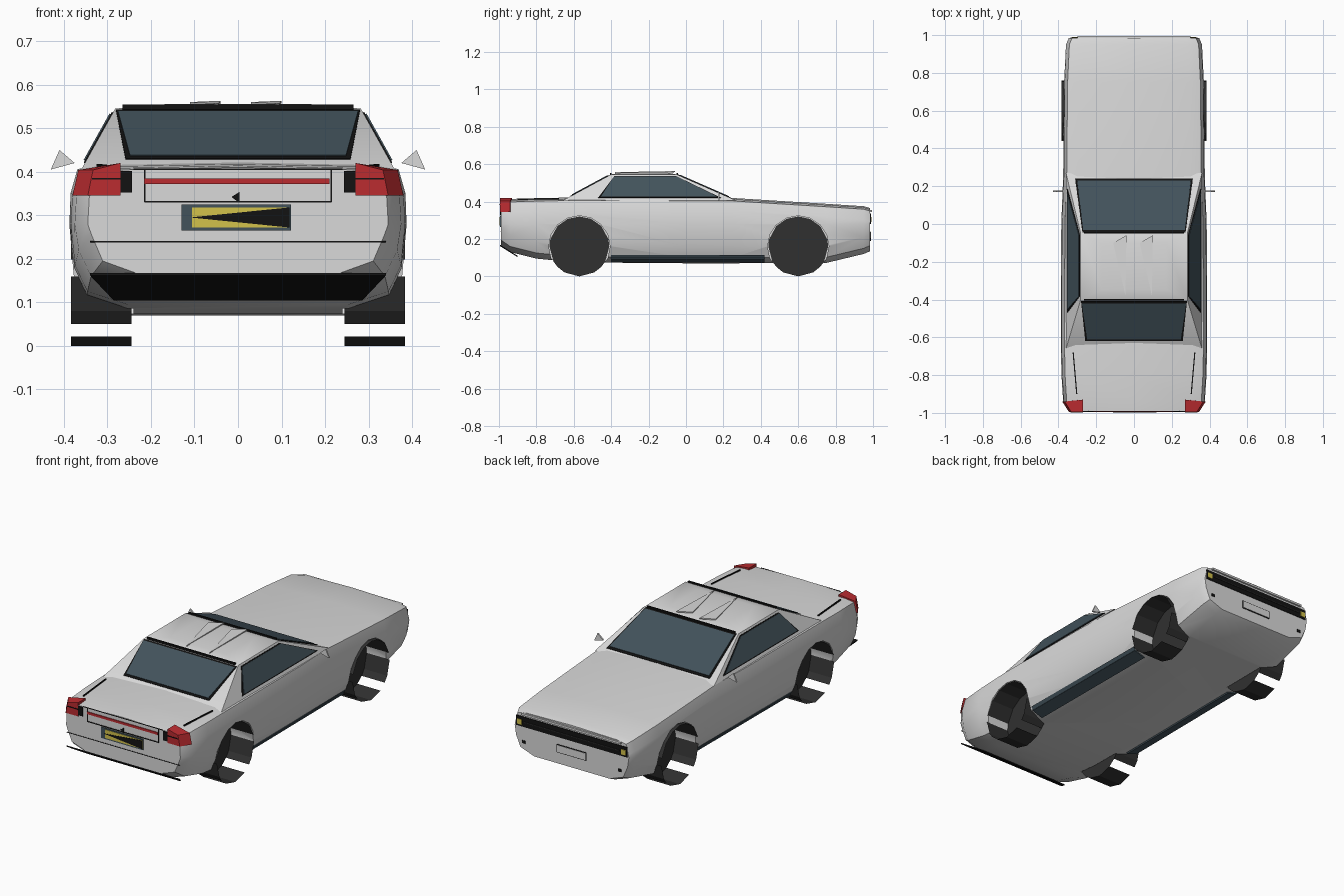
import bpy, bmesh, math
from mathutils import Vector

if "Cube" in bpy.data.objects:
    bpy.data.objects.remove(bpy.data.objects["Cube"])


def material(name, *rgb):
    m = bpy.data.materials.new(name)
    m.use_nodes = True
    m.diffuse_color = (*rgb, 1)
    m.node_tree.nodes["Principled BSDF"].inputs["Base Color"].default_value = (*rgb, 1)
    return m


PAINT = material("light grey paint", .7, .7, .7)
GLASS = material("slate glass", .055, .085, .105)
TYRE = material("tyre grey", .03, .03, .03)
BLACK = material("black trim", .006, .006, .006)
RED = material("lamp red", .5, .025, .03)
YELLOW = material("plate yellow", .65, .54, .07)


def build(name, verts, faces, mat):
    bm = bmesh.new()
    vs = [bm.verts.new(v) for v in verts]
    for f in faces:
        bm.faces.new([vs[i] for i in f])
    bmesh.ops.recalc_face_normals(bm, faces=bm.faces)
    me = bpy.data.meshes.new(name)
    bm.to_mesh(me)
    bm.free()
    me.materials.append(mat)
    ob = bpy.data.objects.new(name, me)
    bpy.context.collection.objects.link(ob)
    return ob


def prism(name, pts, vec, mat):
    """Polygon swept along a vector into a closed solid."""
    n = len(pts)
    pts = [Vector(p) for p in pts]
    verts = pts + [p + Vector(vec) for p in pts]
    faces = [range(n), range(n, 2 * n)]
    faces += [(i, (i + 1) % n, n + (i + 1) % n, n + i) for i in range(n)]
    return build(name, verts, faces, mat)


def end_plate(name, x0, x1, z0, z1, y, mat, t=.004):
    """Thin upright rectangle facing along y."""
    return prism(name, [(x0, y, z0), (x1, y, z0), (x1, y, z1), (x0, y, z1)], (0, t, 0), mat)


def activate(ob):
    bpy.ops.object.select_all(action="DESELECT")
    ob.select_set(True)
    bpy.context.view_layer.objects.active = ob


def smooth(ob, angle=32):
    activate(ob)
    bpy.ops.object.shade_smooth_by_angle(angle=math.radians(angle))


# Lower body: sections along the length (y, half width, bottom, top)
SECTIONS = [(-.99, .345, .165, .41), (-.94, .375, .13, .414), (-.8, .384, .095, .418),
            (-.6, .388, .075, .422), (0, .385, .07, .42), (.25, .375, .07, .419),
            (.75, .37, .072, .388), (.95, .36, .12, .375), (.985, .345, .135, .365)]


def section(y, w, zb, zt):
    half = [(.66, zb), (.9, zb + .03), (.975, zb + .09), (1, .28), (.99, zt - .07),
            (.95, zt - .016), (.8, zt - .006)]
    right = [(w * f, y, z) for f, z in half]
    left = [(-x, yy, z) for x, yy, z in reversed(right)]
    return right + [(0, y, zt)] + left


rings = [section(*s) for s in SECTIONS]
n = len(rings[0])
faces = [(r * n + i, r * n + (i + 1) % n, (r + 1) * n + (i + 1) % n, (r + 1) * n + i)
         for r in range(len(rings) - 1) for i in range(n)]
faces += [range(n), range((len(rings) - 1) * n, len(rings) * n)]
body = build("body", sum(rings, []), faces, PAINT)

# Wheel arches cut out of the body
AXLES = {"rear": -.57, "front": .6}
R = .16
for y in AXLES.values():
    for s in (-1, 1):
        ring = [(s * .24, y + .164 * math.cos(a), R + .164 * math.sin(a))
                for a in (math.tau * i / 16 for i in range(16))]
        cutter = prism("arch_cutter", ring, (s * .25, 0, 0), PAINT)
        cutter.hide_render = True
        mod = body.modifiers.new("arch", "BOOLEAN")
        mod.operation, mod.solver, mod.object = "DIFFERENCE", "EXACT", cutter
        activate(body)
        bpy.ops.object.modifier_apply(modifier=mod.name)
        bpy.data.objects.remove(cutter)
smooth(body)

# Wheels: open drums with an inner disc and slots in the tread
ANGLES = [0, 30, 47, 60, 90, 104, 133, 157, 180]
ANGLES += [360 - a for a in ANGLES[-2:0:-1]]
SLOTS = (1, 4)
for label, y in AXLES.items():
    for s, side in ((1, "left"), (-1, "right")):
        k = len(ANGLES)
        verts = [(s * x, y + R * math.sin(math.radians(a)), R - R * math.cos(math.radians(a)))
                 for x in (.245, .384) for a in ANGLES]
        tread = [(i, (i + 1) % k, k + (i + 1) % k, k + i) for i in range(k)
                 if i not in SLOTS and k - 1 - i not in SLOTS]
        build(f"{label}_{side}_wheel", verts, tread + [range(k)], TYRE)

# Cabin with a slightly crowned roof
ZB, ZT = .405, .545
BASE = [Vector(p) for p in ((-.36, -.66, ZB), (.36, -.66, ZB), (.36, .27, ZB), (-.36, .27, ZB))]
ROOF = [Vector(p) for p in ((-.282, -.4, ZT), (.282, -.4, ZT), (.282, -.05, ZT), (-.282, -.05, ZT))]
crown = [Vector((p.x * .6, -.22 + (p.y + .22) * .7, ZT + .01)) for p in ROOF]
loop = [(i, (i + 1) % 4) for i in range(4)]
cabin = build("cabin", BASE + ROOF + crown,
              [(a + o, b + o, b + o + 4, a + o + 4) for o in (0, 4) for a, b in loop]
              + [(8, 9, 10, 11), (3, 2, 1, 0)], PAINT)
smooth(cabin, 20)


def window(name, i, low, high, grow=.012):
    """Glass on cabin wall i; low and high are (v, u0, u1) fractions of the wall."""
    j = (i + 1) % 4
    normal = (BASE[j] - BASE[i]).cross(ROOF[i] - BASE[i]).normalized()

    def at(u, v):
        return BASE[i].lerp(BASE[j], u).lerp(ROOF[i].lerp(ROOF[j], u), v)

    def quad(g):
        (v0, a, b), (v1, c, d) = low, high
        return [at(a - g, v0 - 3 * g), at(b + g, v0 - 3 * g), at(d + g, v1 + 3 * g), at(c - g, v1 + 3 * g)]

    prism(name + "_trim", quad(grow), normal * .003, BLACK)
    prism(name + "_glass", quad(0), normal * .006, GLASS)


window("rear_window", 0, (.2, .14, .86), (.93, .02, .98))
window("left_window", 1, (.14, .2, .93), (.9, .1, .92))
window("windscreen", 2, (.13, .07, .93), (.95, .03, .97))
window("right_window", 3, (.14, .07, .8), (.9, .08, .9))

# Raised black strips at the roof edges, and two roof fins
for name, y in (("rear_roof_strip", -.405), ("front_roof_strip", -.05)):
    end_plate(name, -.265, .265, ZT - .004, ZT + .009, y, BLACK, .008)
for name, x in (("right_roof_fin", -.04), ("left_roof_fin", .1)):
    prism(name, [(x, -.06, ZT + .012), (x - .07, -.1, ZT + .009), (x - .005, -.38, ZT + .006)],
          (0, 0, .006), PAINT)

# Parts repeated on both sides
for s, side in ((1, "left"), (-1, "right")):
    plan = [(.27, -.994), (.345, -.994), (.38, -.94), (.27, -.93)]
    lamp = [(s * x, y, .345) for x, y in plan]
    lamp += [(s * x * (1 if x < .3 else .965), y, .42 if x < .3 else .404) for x, y in plan]
    build(f"{side}_tail_lamp", lamp,
          [(0, 1, 2, 3), (4, 5, 6, 7)] + [(a, b, b + 4, a + 4) for a, b in loop], RED)
    end_plate(f"{side}_lamp_insert", s * .243, s * .27, .352, .402, -.994, BLACK)
    end_plate(f"{side}_lamp_bar", s * .27, s * .335, .382, .386, -.997, BLACK)
    end_plate(f"{side}_panel_seam", s * .212, s * .216, .33, .405, -.993, BLACK)
    prism(f"{side}_boot_seam", [(s * .3, -.9, .409), (s * .306, -.9, .409),
                                (s * .325, -.68, .411), (s * .319, -.68, .411)], (0, 0, .007), BLACK)
    prism(f"{side}_mirror", [(s * .375, .17, .42), (s * .43, .17, .405), (s * .41, .17, .45)],
          (0, .008, 0), PAINT)
    prism(f"{side}_sill", [(s * .285, -.4, .079), (s * .348, -.4, .1),
                           (s * .343, .42, .1), (s * .28, .42, .079)], (s * .004, 0, -.006), GLASS)
    prism(f"{side}_sill_face", [(s * .345, -.4, .098), (s * .356, -.4, .115),
                                (s * .35, .42, .115), (s * .34, .42, .098)], (s * .005, 0, 0), GLASS)
    end_plate(f"{side}_headlamp", s * .3, s * .328, .29, .318, .988, YELLOW, .003)
    end_plate(f"{side}_bumper_vent", s * .28, s * .3, .19, .205, .984, BLACK)

# Rear end: red strip, seams, plate and lower vent
end_plate("rear_red_strip", -.215, .21, .372, .385, -.994, RED, .006)
end_plate("panel_lower_seam", -.215, .215, .329, .333, -.993, BLACK)
end_plate("boot_edge_seam", -.24, .24, .404, .407, -.993, BLACK)
end_plate("bumper_seam", -.34, .34, .238, .241, -.992, BLACK)
end_plate("rear_plate_holder", -.13, .122, .265, .325, -.994, GLASS)
end_plate("rear_plate", -.106, .118, .272, .318, -.996, YELLOW)
prism("rear_plate_wedge", [(-.11, -.998, .295), (.118, -.998, .272), (.118, -.998, .318)],
      (0, .004, 0), BLACK)
prism("boot_lock", [(-.015, -.994, .342), (.004, -.994, .328), (.004, -.994, .354)], (0, .004, 0), BLACK)
prism("rear_vent", [(-.34, -.993, .168), (.34, -.993, .168), (.285, -.9, .11), (-.285, -.9, .11)],
      (0, -.002, -.006), BLACK)

# Nose: grille band, thin bars and plate
end_plate("grille", -.335, .335, .28, .335, .983, BLACK, .005)
end_plate("grille_bar", -.29, .29, .305, .309, .987, TYRE)
end_plate("nose_lip", -.3, .3, .345, .356, .983, PAINT, .012)
end_plate("front_plate_edge", -.09, .09, .195, .24, .983, BLACK)
end_plate("front_plate", -.086, .086, .199, .236, .985, PAINT)
